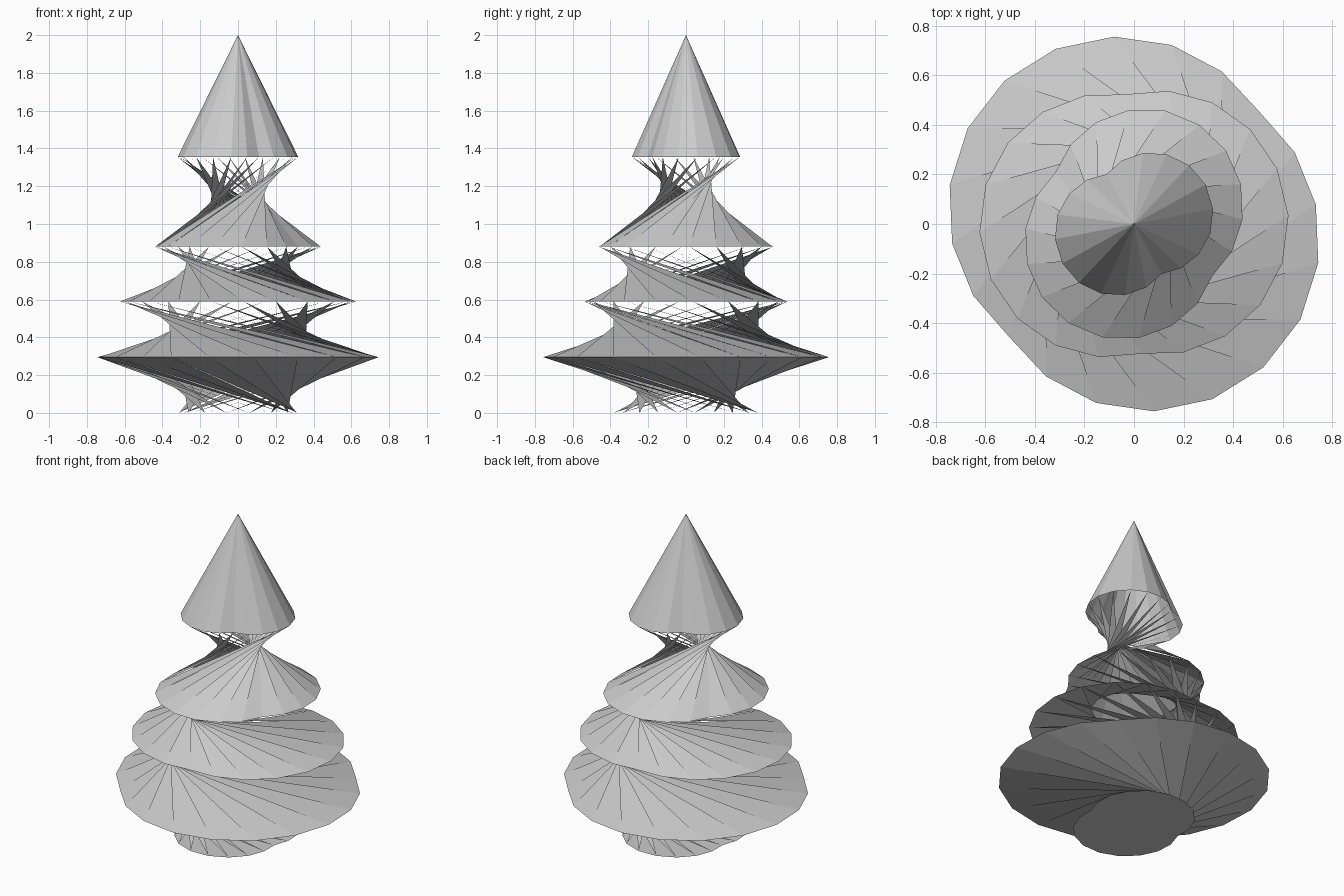
import bpy, math
from mathutils import Vector

if "Cube" in bpy.data.objects:
    bpy.data.objects.remove(bpy.data.objects["Cube"])

SIDES = 20
TWIST = math.radians(-437)      # rotation per unit of height
START = math.radians(-9)
# (height, base radius) of each two-lobed ring
RINGS = [(0.0, 0.29), (0.295, 0.68), (0.59, 0.525), (0.88, 0.38), (1.355, 0.23)]


def ring(z, radius):
    """Two-lobed outline, rotated in proportion to its height."""
    pts = []
    for i in range(SIDES):
        a = 2 * math.pi * i / SIDES
        r = radius + 0.1 * abs(math.sin(a))
        t = a + START + TWIST * z
        pts.append(Vector((r * math.cos(t), r * math.sin(t), z)))
    return pts


def add_mesh(name, verts, faces):
    mesh = bpy.data.meshes.new(name)
    mesh.from_pydata([tuple(v) for v in verts], [], faces)
    mesh.update()
    obj = bpy.data.objects.new(name, mesh)
    bpy.context.collection.objects.link(obj)
    return obj


def twisted_tier(name, lower, upper, wide_is_lower):
    """Blades with their base on the wide ring and tip on the narrow ring."""
    wide, narrow = (lower, upper) if wide_is_lower else (upper, lower)
    faces = []
    for i in range(SIDES):
        j = (i + 1) % SIDES
        short = (wide[i] - narrow[j]).length < (wide[j] - narrow[i]).length
        tip = SIDES + (j if short else i)
        faces.append((i, j, tip) if wide_is_lower else (j, i, tip))
    add_mesh(name, wide + narrow, faces)


outlines = [ring(z, r) for z, r in RINGS]

# Twisted tiers
for k in range(len(RINGS) - 1):
    twisted_tier(f"twisted_tier_{k + 1}", outlines[k], outlines[k + 1],
                 RINGS[k][1] > RINGS[k + 1][1])

# Flat base
add_mesh("base_cap", outlines[0], [tuple(reversed(range(SIDES)))])

# Pointed top, open below
add_mesh("top_cone", outlines[-1] + [Vector((0, 0, 2))],
         [(i, (i + 1) % SIDES, SIDES) for i in range(SIDES)])
